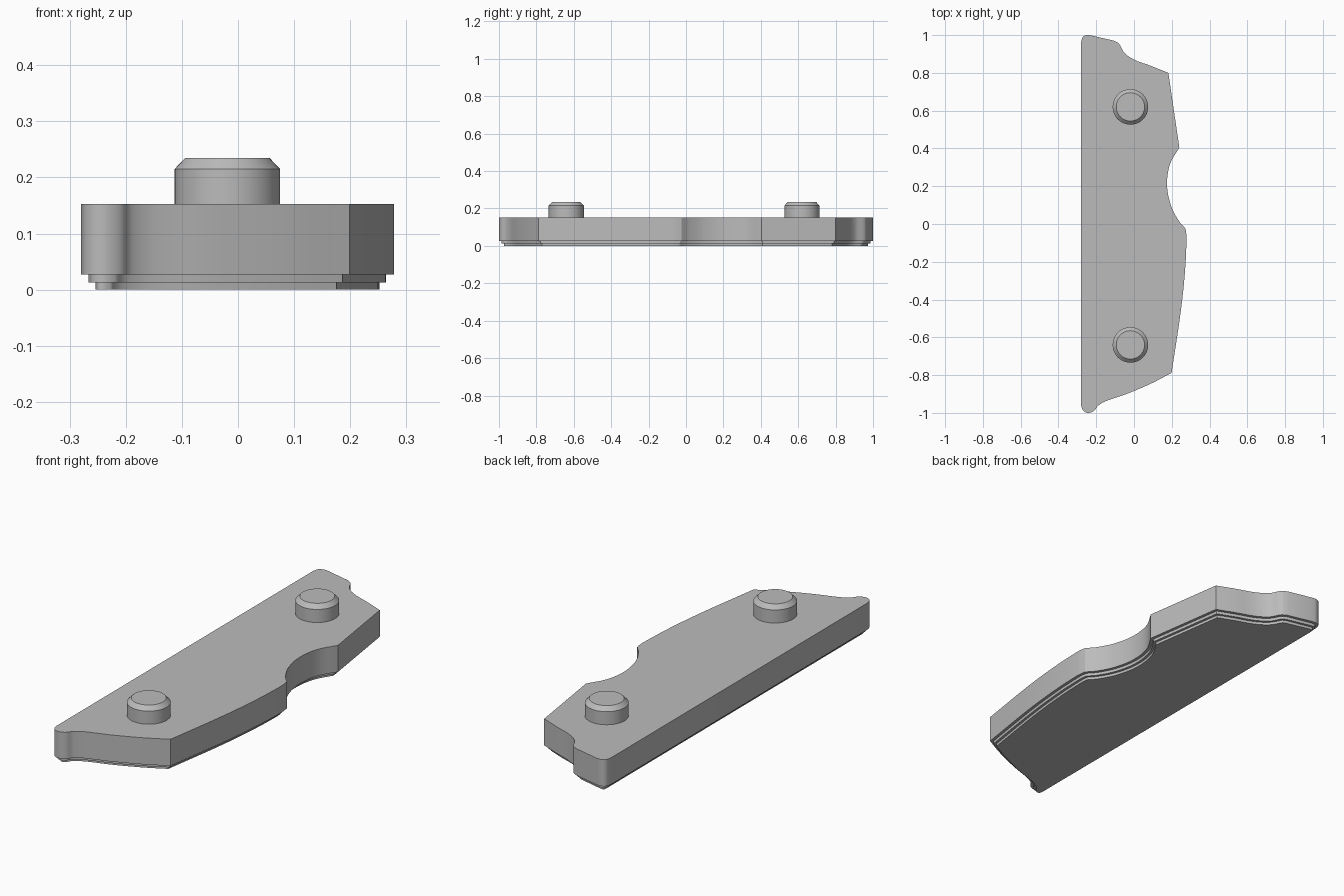
import bpy, bmesh, math
from mathutils import Vector

cube = bpy.data.objects.get("Cube")
if cube:
    bpy.data.objects.remove(cube, do_unlink=True)

grey = bpy.data.materials.new("plain grey")
grey.use_nodes = True
grey.diffuse_color = (0.5, 0.5, 0.5, 1)
grey.node_tree.nodes["Principled BSDF"].inputs["Base Color"].default_value = grey.diffuse_color


def smooth_run(run, steps=6):
    """Curve through the points of one run, leaving out its last point."""
    p = [Vector(q) for q in run]
    if len(p) == 2:
        return p[:1]
    out = []
    for i in range(len(p) - 1):
        a, b = p[i], p[i + 1]
        size = (b - a).length
        ta = (b - p[max(i - 1, 0)]).normalized() * size
        tb = (p[min(i + 2, len(p) - 1)] - a).normalized() * size
        for k in range(steps):
            t = k / steps
            h = t * t * (3 - 2 * t)
            out.append(a * (1 - h) + b * h + ta * (t * (1 - t) ** 2) - tb * (t * t * (1 - t)))
    return out


def inset(points, d):
    """Move a clockwise outline inwards by d with mitred corners."""
    out = []
    for i, p in enumerate(points):
        e = (p - points[i - 1]).normalized()
        f = (points[(i + 1) % len(points)] - p).normalized()
        n, m = Vector((e.y, -e.x)), Vector((f.y, -f.x))
        out.append(p + (n + m) * d / (1 + n.dot(m)))
    return out


def loft(name, rings):
    """Join stacked (outline, height) rings into a capped solid."""
    bm = bmesh.new()
    loops = [[bm.verts.new((p.x, p.y, z)) for p in pts] for pts, z in rings]
    for low, high in zip(loops, loops[1:]):
        n = len(low)
        for i in range(n):
            j = (i + 1) % n
            bm.faces.new((low[i], low[j], high[j], high[i]))
    bm.faces.new(loops[0])
    bm.faces.new(loops[-1])
    bmesh.ops.recalc_face_normals(bm, faces=bm.faces)
    mesh = bpy.data.meshes.new(name)
    bm.to_mesh(mesh)
    bm.free()
    mesh.materials.append(grey)
    ob = bpy.data.objects.new(name, mesh)
    bpy.context.collection.objects.link(ob)
    bpy.ops.object.select_all(action='DESELECT')
    ob.select_set(True)
    bpy.context.view_layer.objects.active = ob
    bpy.ops.object.shade_smooth_by_angle(angle=math.radians(30))
    return ob


# Plate outline, clockwise, in runs that meet at corners
runs = [
    [(-.28, -.96), (-.28, .965)],
    [(-.28, .965), (-.271, .99), (-.25, 1), (-.225, .998)],
    [(-.225, .998), (-.105, .97)],
    [(-.105, .97), (-.08, .955), (-.05, .905), (.005, .868), (.09, .837), (.182, .8)],
    [(.182, .8), (.24, .405)],
    [(.24, .405), (.19, .315), (.175, .205), (.195, .1), (.235, .02), (.273, -.025)],
    [(.273, -.025), (.278, -.07), (.27, -.25), (.248, -.46), (.199, -.788)],
    [(.199, -.788), (.09, -.845), (-.04, -.9), (-.15, -.938), (-.19, -.962),
     (-.21, -.988), (-.243, -1), (-.27, -.987), (-.28, -.96)],
]
outline = [p for run in runs for p in smooth_run(run)]

# Plate with two small steps under its rim
steps = [(.026, 0), (.026, .013), (.014, .013), (.014, .027), (0, .027), (0, .153)]
loft("plate", [(inset(outline, d), z) for d, z in steps])


# Chamfered pegs
def circle(y, r, n=48):
    return [Vector((-.019 + r * math.cos(k * math.tau / n), y + r * math.sin(k * math.tau / n)))
            for k in range(n)]


for name, y in (("back_peg", .62), ("front_peg", -.64)):
    loft(name, [(circle(y, r), z) for r, z in ((.094, .15), (.094, .215), (.075, .235))])
